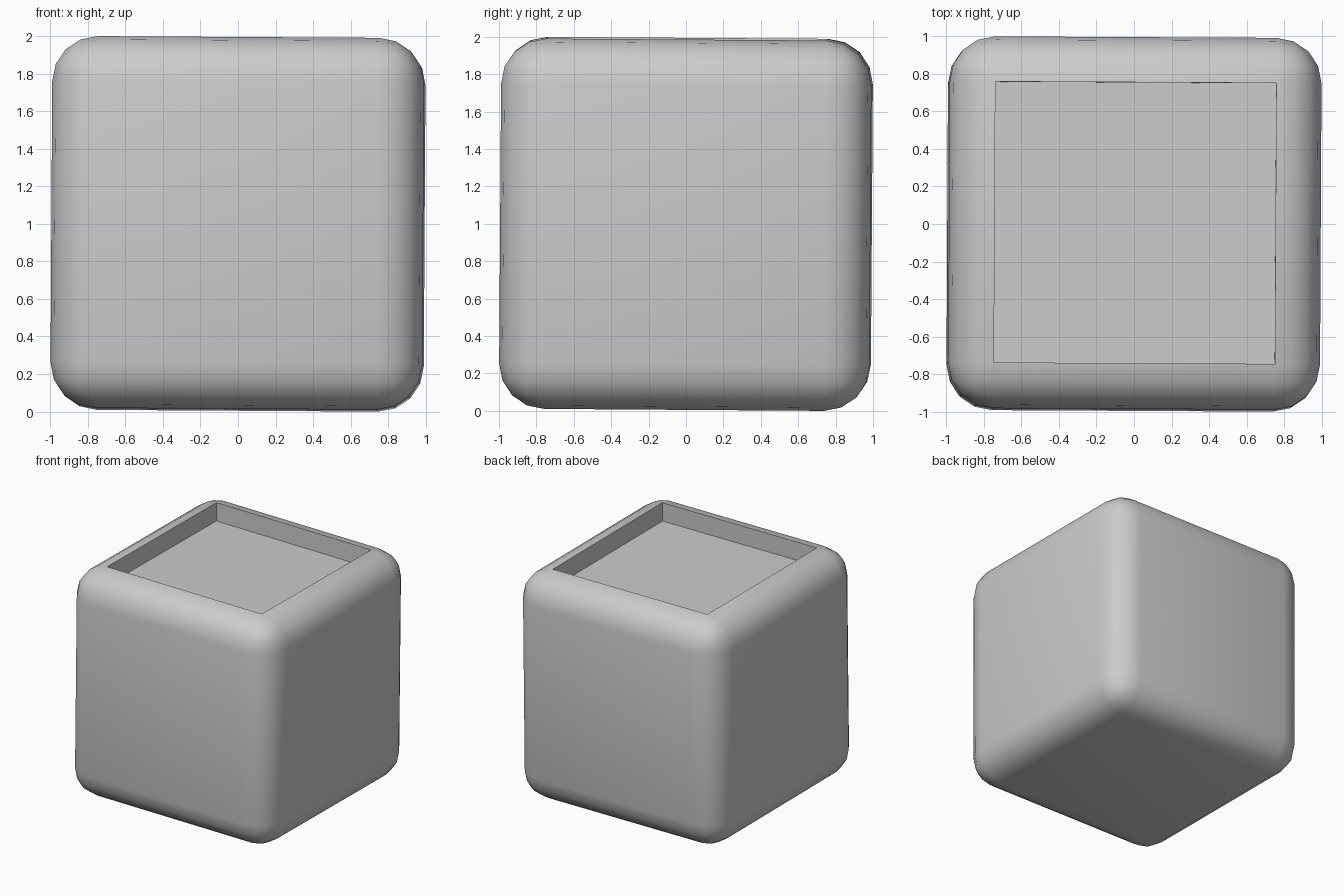
import bpy, bmesh
from math import radians
from mathutils import Euler, Matrix

if "Cube" in bpy.data.objects:
    bpy.data.objects.remove(bpy.data.objects["Cube"])

SIZE, RADIUS, DEPTH = 1.98, 0.242, 0.16

# Rounded cube body
bm = bmesh.new()
bmesh.ops.create_cube(bm, size=SIZE)
bmesh.ops.bevel(bm, geom=bm.edges[:] + bm.verts[:], offset=RADIUS, segments=4,
                profile=0.5, affect='EDGES', clamp_overlap=True)

# Square recess pushed down from the flat top face
top = max(bm.faces, key=lambda f: f.calc_center_median().z)
floor = bmesh.ops.extrude_discrete_faces(bm, faces=[top])["faces"]
for v in floor[0].verts:
    v.co.z -= DEPTH
bmesh.ops.recalc_face_normals(bm, faces=bm.faces[:])

# Very slight tilt of the whole block, then stand it on the ground
tilt = Euler((radians(-0.4), radians(0.35), radians(-0.3))).to_matrix()
bmesh.ops.transform(bm, matrix=tilt.to_4x4(), verts=bm.verts[:])
low = min(v.co.z for v in bm.verts)
bmesh.ops.transform(bm, matrix=Matrix.Translation((0, 0, -low)), verts=bm.verts[:])

mesh = bpy.data.meshes.new("rounded_block")
bm.to_mesh(mesh)
bm.free()
block = bpy.data.objects.new("rounded_block", mesh)
bpy.context.collection.objects.link(block)

# Smooth rounded edges, crisp recess
bpy.context.view_layer.objects.active = block
block.select_set(True)
bpy.ops.object.shade_smooth_by_angle(angle=radians(40))
